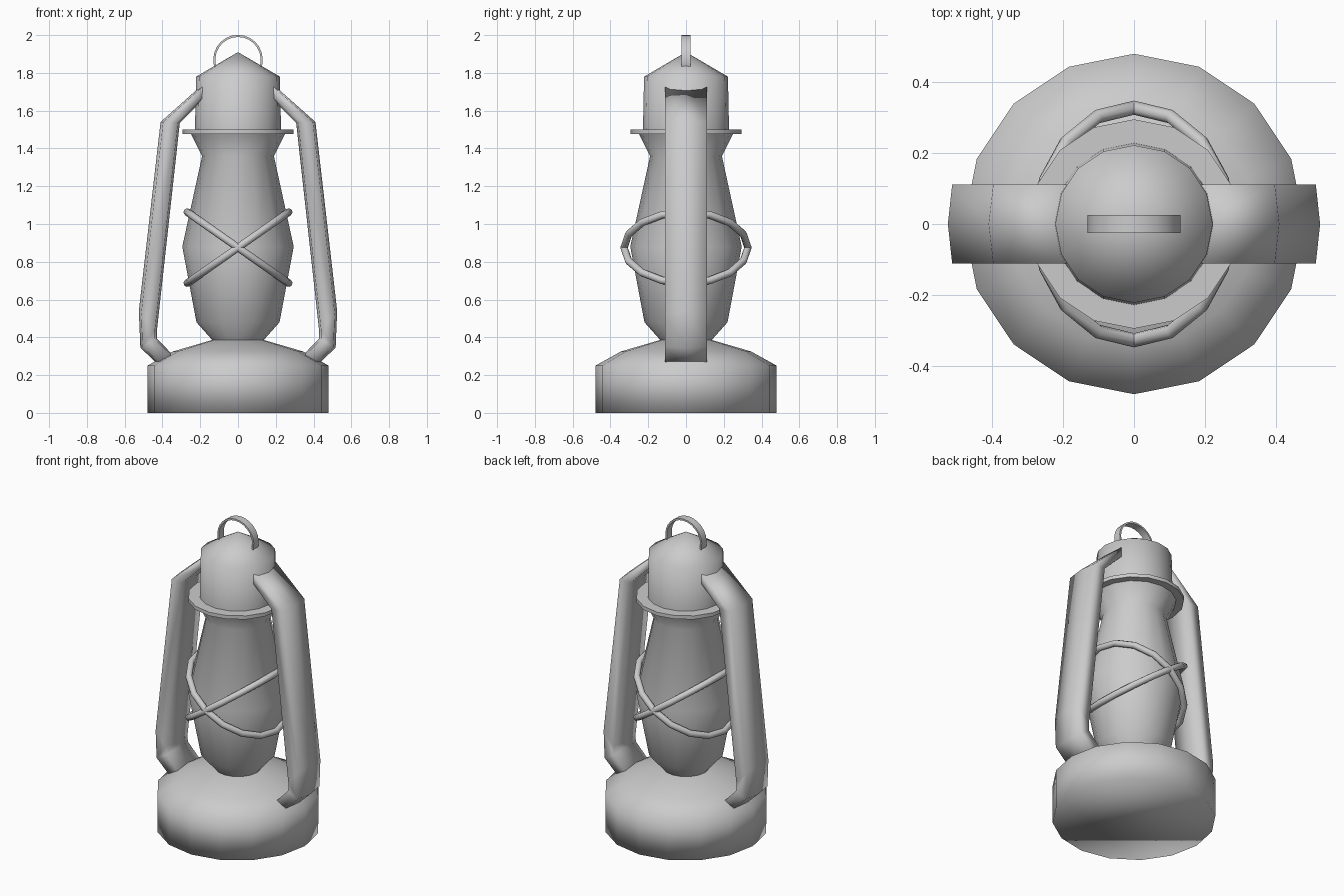
import bpy, bmesh
from math import cos, sin, pi, radians

if "Cube" in bpy.data.objects:
    bpy.data.objects.remove(bpy.data.objects["Cube"])


def make_object(name, bm, sharp_angle=None):
    bmesh.ops.recalc_face_normals(bm, faces=bm.faces)
    me = bpy.data.meshes.new(name)
    bm.to_mesh(me)
    bm.free()
    ob = bpy.data.objects.new(name, me)
    bpy.context.collection.objects.link(ob)
    bpy.ops.object.select_all(action='DESELECT')
    ob.select_set(True)
    bpy.context.view_layer.objects.active = ob
    if sharp_angle is None:
        bpy.ops.object.shade_smooth()
    else:
        bpy.ops.object.shade_smooth_by_angle(angle=radians(sharp_angle))
    return ob


def loft(bm, rings, closed=False):
    """Bridge rings of vertices; cap the ends unless closed."""
    loops = [[bm.verts.new(p) for p in ring] for ring in rings]
    n = len(loops[0])
    pairs = list(zip(loops, loops[1:]))
    if closed:
        pairs.append((loops[-1], loops[0]))
    for a, b in pairs:
        for i in range(n):
            j = (i + 1) % n
            bm.faces.new((a[i], a[j], b[j], b[i]))
    if not closed:
        bm.faces.new(loops[0])
        bm.faces.new(loops[-1])


def lathe(name, profile, sharp_angle=None, n=16):
    bm = bmesh.new()
    loft(bm, [[(r * cos(2 * pi * i / n), r * sin(2 * pi * i / n), z)
               for i in range(n)] for r, z in profile])
    bmesh.ops.remove_doubles(bm, verts=bm.verts, dist=0.0005)
    return make_object(name, bm, sharp_angle)


# Fuel tank, glass globe, rim and chimney cap
lathe("fuel_tank", [(.48, 0), (.48, .25), (.345, .325), (.14, .385)])
lathe("glass_globe", [(.13, .37), (.14, .39), (.22, .48), (.295, .88),
                      (.19, 1.36), (.25, 1.48)], 70)
lathe("rim_plate", [(.295, 1.477), (.295, 1.50)], 50)
cap = [(.228, 1.495), (.222, 1.78)]
bm = bmesh.new()
loft(bm, [[(r * cos(pi * i / 8), r * sin(pi * i / 8), z) for i in range(16)]
          for r, z in cap])
top = max(bm.faces, key=lambda f: f.calc_center_median().z)
poke = bmesh.ops.poke(bm, faces=[top])
poke["verts"][0].co.z = 1.91
make_object("chimney_cap", bm, 70)

# Side arm: hexagonal section swept along outer/inner guide points, mirrored
outer = [(.18, 1.745), (.41, 1.54), (.525, .54), (.517, .345), (.40, .235)]
inner = [(.18, 1.665), (.308, 1.535), (.43, .43), (.43, .395), (.325, .285)]
section = [(0, 0), (.13, .112), (.9, .112), (1, 0), (.9, -.112), (.13, -.112)]
bm = bmesh.new()
loft(bm, [[(ox + (ix - ox) * t, y, oz + (iz - oz) * t) for t, y in section]
          for (ox, oz), (ix, iz) in zip(outer, inner)])
arm = make_object("side_arms", bm)
arm.modifiers.new("Mirror", 'MIRROR').use_axis[0] = True

# Crossed guard wires around the globe
for label, tilt in (("a", 35), ("b", -35)):
    bpy.ops.mesh.primitive_torus_add(
        major_segments=16, minor_segments=8, major_radius=.328,
        minor_radius=.02, location=(0, 0, .875), rotation=(0, radians(tilt), 0))
    bpy.context.object.name = "guard_wire_" + label
    bpy.ops.object.shade_smooth()

# Flat hanging loop
bm = bmesh.new()
rings = []
for i in range(17):
    a = radians(-25 + 230 * i / 16)
    rings.append([(r * cos(a), y, 1.87 + r * sin(a))
                  for r, y in ((.131, -.025), (.131, .025), (.12, .025), (.12, -.025))])
loft(bm, rings)
make_object("hanging_loop", bm, 40)
